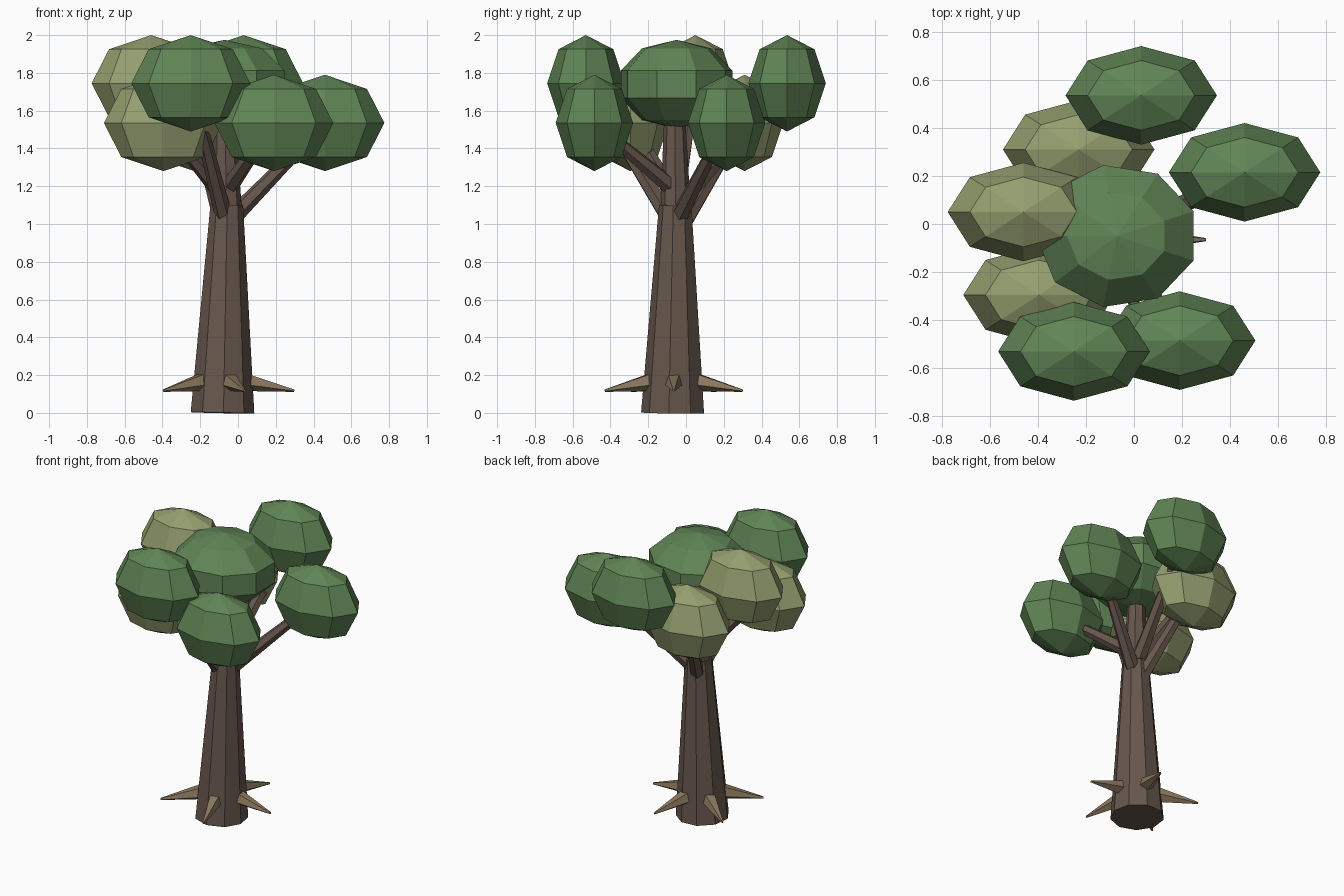
import bpy, bmesh, math
from mathutils import Vector, Matrix

if "Cube" in bpy.data.objects:
    bpy.data.objects.remove(bpy.data.objects["Cube"])


def material(name, rgb):
    m = bpy.data.materials.new(name)
    m.diffuse_color = (*rgb, 1)
    m.use_nodes = True
    m.node_tree.nodes["Principled BSDF"].inputs["Base Color"].default_value = m.diffuse_color
    return m


BARK = material("bark_brown", (0.135, 0.095, 0.073))
ROOT = material("root_tan", (0.26, 0.19, 0.115))
GREEN = material("leaf_green", (0.118, 0.235, 0.092))
OLIVE = material("leaf_olive", (0.30, 0.345, 0.16))


def finish(bm, name, mat):
    bmesh.ops.recalc_face_normals(bm, faces=bm.faces)
    me = bpy.data.meshes.new(name)
    bm.to_mesh(me)
    bm.free()
    me.materials.append(mat)
    ob = bpy.data.objects.new(name, me)
    bpy.context.collection.objects.link(ob)
    return ob


def limb(name, points, radii, sides, mat, turn=0.0):
    """Tapered flat-sided tube through the points, capped at both ends."""
    bm = bmesh.new()
    pts = [Vector(p) for p in points]
    axis = (pts[-1] - pts[0]).normalized()
    rot = Vector((0, 0, 1)).rotation_difference(axis)
    rings = []
    for i, (p, r) in enumerate(zip(pts, radii)):
        ring = []
        for k in range(sides):
            a = turn + math.tau * k / sides
            ring.append(bm.verts.new(p + rot @ Vector((r * math.cos(a), r * math.sin(a), 0))))
        rings.append(ring)
    for lo, hi in zip(rings, rings[1:]):
        for k in range(sides):
            n = (k + 1) % sides
            bm.faces.new((lo[k], lo[n], hi[n], hi[k]))
    bm.faces.new(rings[0][::-1])
    bm.faces.new(rings[-1])
    return finish(bm, name, mat)


def foliage(name, center, size, segments, rings, mat, turn=0.0):
    """Low-poly ellipsoid leaf cluster."""
    bm = bmesh.new()
    bmesh.ops.create_uvsphere(bm, u_segments=segments, v_segments=rings, radius=1,
                              matrix=Matrix.Rotation(turn, 4, 'Z'))
    bmesh.ops.scale(bm, vec=size, verts=bm.verts)
    bmesh.ops.translate(bm, vec=center, verts=bm.verts)
    return finish(bm, name, mat)


# Trunk, leaning slightly, and its central leader
limb("trunk", [(-0.083, -0.067, 0), (-0.06, -0.055, 1.1)], [0.171, 0.088], 9, BARK,
     math.radians(-8))
limb("leader", [(-0.06, -0.055, 1.05), (-0.07, -0.06, 1.58)], [0.082, 0.055], 8, BARK)

# Leaf clusters with the height at which each branch leaves the trunk
clusters = [
    ("back", (0.03, 0.535, 1.745), GREEN, 1.12),
    ("right", (0.46, 0.215, 1.535), GREEN, 1.03),
    ("front_right", (0.19, -0.485, 1.535), GREEN, 1.20),
    ("front_left", (-0.25, -0.53, 1.745), GREEN, 1.02),
    ("back_left", (-0.23, 0.31, 1.535), OLIVE, 0.98),
    ("left", (-0.46, 0.05, 1.745), OLIVE, 1.16),
    ("near_left", (-0.395, -0.295, 1.535), OLIVE, 1.16),
]
for name, c, mat, z in clusters:
    foliage("foliage_" + name, c, (0.315, 0.205, 0.255), 8, 4, mat)
    side = Vector((c[0] + 0.06, c[1] + 0.055, 0)).normalized() * 0.03
    start = Vector((-0.06, -0.055, z)) + side
    limb("branch_" + name, [start, start.lerp(Vector(c), 0.85)], [0.048, 0.03], 6, BARK)

# Crown in the middle
foliage("foliage_crown", (-0.07, -0.05, 1.74), (0.355, 0.315, 0.235), 9, 5, GREEN,
        math.radians(90))

# Five root spikes evenly around the base
for i in range(5):
    a = math.radians(72 * i)
    d = Vector((math.cos(a), math.sin(a), 0))
    hub = Vector((-0.085, -0.065, 0))
    limb(f"root_spike_{i + 1}",
         [hub + d * 0.12 + Vector((0, 0, 0.167)), hub + d * 0.383 + Vector((0, 0, 0.118))],
         [0.052, 0.007], 5, ROOT)
